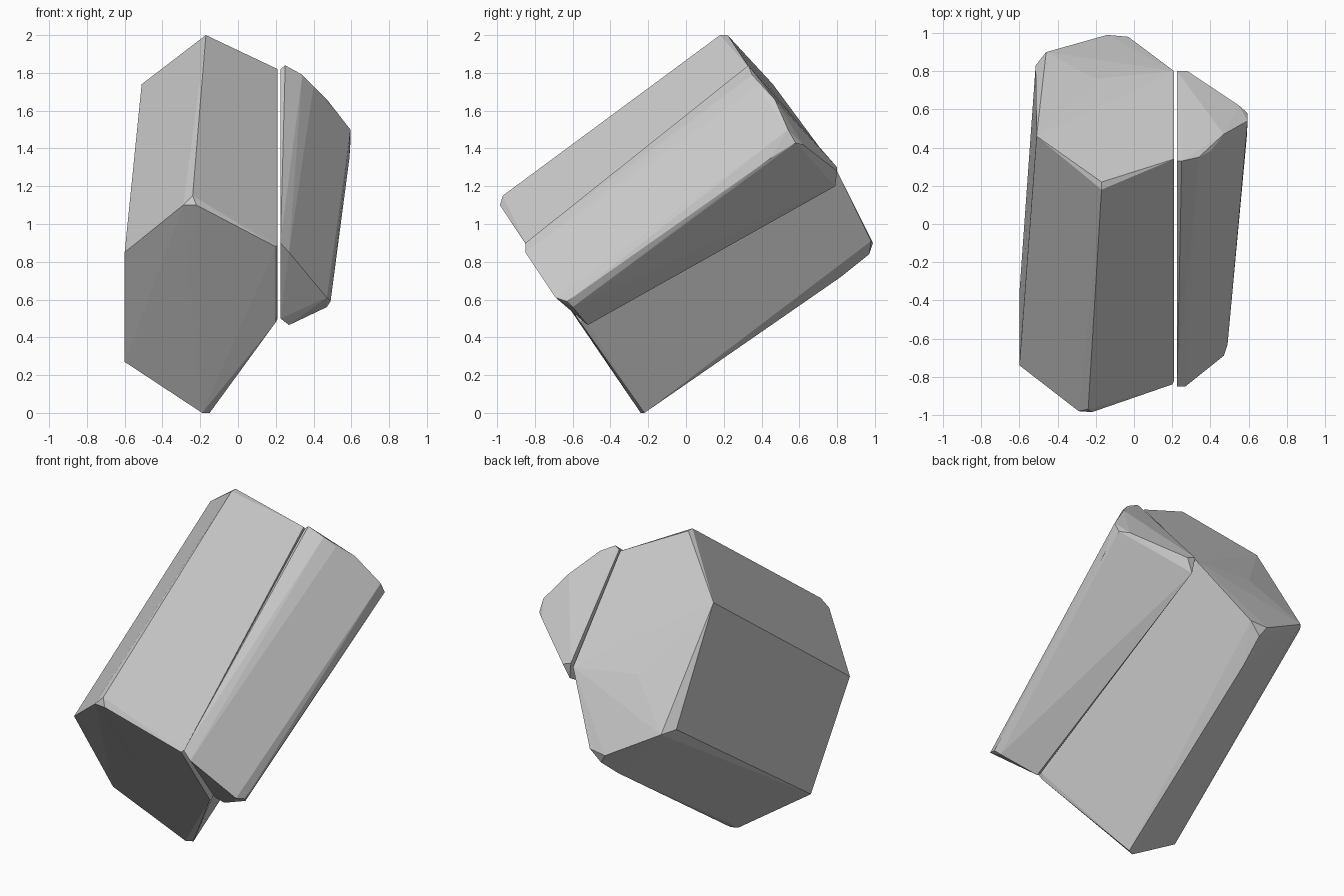
import bpy, bmesh, math


def cut_stone(name, front, back):
    """Convex faceted shard spanning a front end outline and a back end outline."""
    bm = bmesh.new()
    for p in front + back:
        bm.verts.new(p)
    res = bmesh.ops.convex_hull(bm, input=bm.verts[:])
    loose = [v for v in bm.verts if not v.link_faces]
    bmesh.ops.delete(bm, geom=loose, context='VERTS')
    # merge nearly coplanar triangles into broad facets
    bmesh.ops.dissolve_limit(bm, angle_limit=math.radians(1.5),
                             verts=bm.verts[:], edges=bm.edges[:])
    bmesh.ops.recalc_face_normals(bm, faces=bm.faces[:])
    mesh = bpy.data.meshes.new(name)
    bm.to_mesh(mesh)
    bm.free()
    obj = bpy.data.objects.new(name, mesh)
    bpy.context.collection.objects.link(obj)
    return obj


# large tilted six-sided shard, flat split face at x = 0.21
cut_stone(
    "large_shard",
    front=[(-.29, -.98, 1.10), (-.22, -.985, 1.10), (-.24, -.97, 1.15),
           (-.60, -.74, .85), (-.60, -.36, .27),
           (-.19, -.24, 0), (-.15, -.22, 0),
           (.20, -.56, .48), (.21, -.54, .50),
           (.20, -.84, .88), (.21, -.82, .89)],
    back=[(-.17, .18, 2.0), (-.17, .22, 2.0), (-.51, .46, 1.74),
          (-.515, .83, 1.10), (-.46, .90, 1.08), (-.20, .76, 1.33),
          (-.14, .99, .90), (-.03, .98, .91), (-.10, .97, .84),
          (-.11, .82, .72), (.21, .80, 1.28), (.21, .34, 1.82)])

# small split-off shard, running beside the large one
cut_stone(
    "small_shard",
    front=[(.225, -.85, .90), (.27, -.85, .85), (.225, -.55, .50),
           (.27, -.52, .465), (.47, -.69, .61), (.49, -.63, .59),
           (.47, -.60, .56)],
    back=[(.225, .33, 1.82), (.25, .33, 1.84), (.34, .35, 1.79),
          (.40, .38, 1.73), (.47, .47, 1.66), (.595, .54, 1.50),
          (.595, .58, 1.43), (.59, .45, 1.35), (.55, .62, 1.42),
          (.28, .80, 1.28), (.225, .80, 1.30), (.24, .79, 1.20)])
